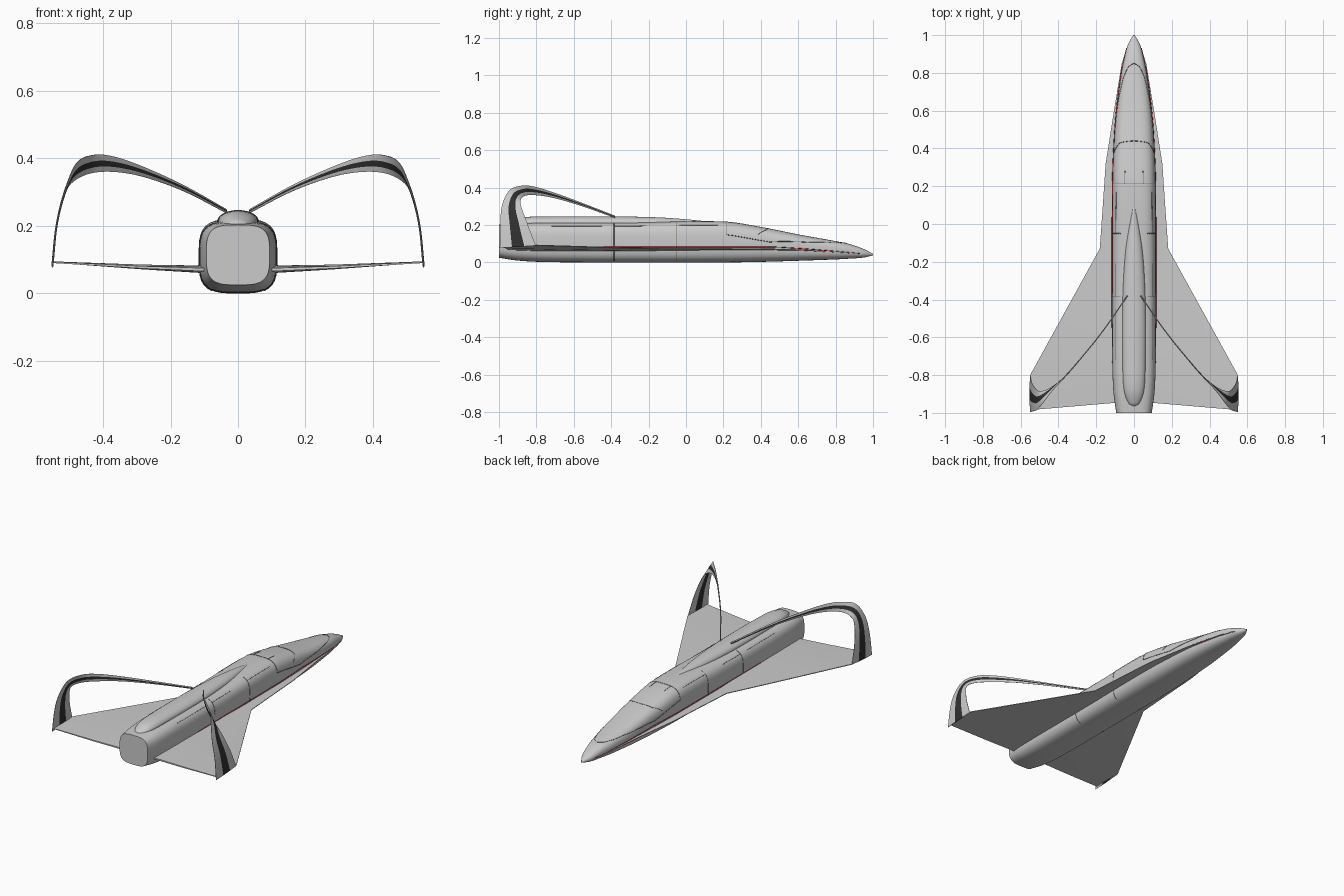
import bpy, bmesh, math
from mathutils import Vector

old = bpy.data.objects.get("Cube")
if old:
    bpy.data.objects.remove(old)


def material(name, rgb):
    m = bpy.data.materials.new(name)
    m.use_nodes = True
    m.diffuse_color = (*rgb, 1)
    m.node_tree.nodes["Principled BSDF"].inputs["Base Color"].default_value = (*rgb, 1)
    return m


HULL = material("light_grey", (0.6, 0.6, 0.6))
DARK = material("charcoal", (0.03, 0.03, 0.03))
LINE = material("panel_grey", (0.2, 0.2, 0.2))
RED = material("red", (0.6, 0.01, 0.01))


def finish(name, bm, mats, angle=35):
    bmesh.ops.recalc_face_normals(bm, faces=bm.faces)
    me = bpy.data.meshes.new(name)
    bm.to_mesh(me)
    bm.free()
    for m in mats:
        me.materials.append(m)
    me.shade_smooth()
    me.set_sharp_from_angle(angle=math.radians(angle))
    ob = bpy.data.objects.new(name, me)
    bpy.context.collection.objects.link(ob)
    return ob


def loft(name, rings, mats, rule=None, angle=35):
    """Skin closed rings of points; rule gives the material index per ring segment."""
    bm = bmesh.new()
    rows = [[bm.verts.new(p) for p in r] for r in rings]
    n = len(rows[0])
    for a, b in zip(rows, rows[1:]):
        for i in range(n):
            j = (i + 1) % n
            f = bm.faces.new((a[i], a[j], b[j], b[i]))
            f.material_index = rule(i) if rule else 0
    bm.faces.new(rows[0])
    bm.faces.new(rows[-1])
    return finish(name, bm, mats, angle)


def hermite(a, b, c, d, t, wa=1, wc=1, wd=1):
    """Cubic between b and c, with spacings wa, wc and wd."""
    m0 = (c - a) / (wa + wc) * wc
    m1 = (d - b) / (wc + wd) * wc
    return (b * (2*t**3 - 3*t*t + 1) + m0 * (t**3 - 2*t*t + t)
            + c * (3*t*t - 2*t**3) + m1 * (t**3 - t*t))


def station(table, y):
    k = max(i for i in range(len(table) - 1) if table[i][0] <= y + 1e-9)
    p = [Vector(table[min(max(i, 0), len(table) - 1)]) for i in range(k - 1, k + 3)]
    s = [max(p[i + 1][0] - p[i][0], 1e-6) for i in range(3)]
    t = (y - p[1][0]) / s[1]
    return hermite(*p, t, *s)


def skin(table, y, deg, grow=0.0):
    """Point on a body: deg 0 is the top centre line, 90 the left side."""
    _, w, lo, hi, n = station(table, y)
    s, c = math.sin(math.radians(deg)), math.cos(math.radians(deg))
    x = math.copysign(abs(s) ** (2 / n), s)
    z = math.copysign(abs(c) ** (2 / n), c)
    return Vector(((w + grow) * x, y, (lo + hi) / 2 + ((hi - lo) / 2 + grow) * z))


def body(name, table, steps=70):
    y0, y1 = table[0][0], table[-1][0]
    rings = []
    for i in range(steps + 1):
        y = y0 + (y1 - y0) * (1 - math.cos(math.pi * i / steps)) / 2
        rings.append([skin(table, y, d * 7.5) for d in range(48)])
    return loft(name, rings, [HULL])


# Fuselage: y, half width, bottom, top, squareness
FUSE = [(-1, .094, .025, .203, 3.5), (-.9, .108, .01, .21, 3.5),
        (-.75, .115, .002, .214, 3.5), (-.3, .115, 0, .214, 3.5),
        (.2, .114, 0, .219, 3.4), (.4, .107, .003, .19, 3.2),
        (.6, .093, .009, .15, 3), (.8, .067, .016, .114, 2.7),
        (.87, .053, .02, .1, 2.5), (.95, .032, .026, .072, 2.2),
        (1, .004, .038, .046, 2)]
body("fuselage", FUSE)

# Dorsal fairing along the spine
SPINE = [(-.97, .006, .18, .2, 2), (-.95, .03, .18, .218, 2), (-.88, .053, .18, .24, 2),
         (-.75, .06, .18, .246, 2), (-.4, .06, .18, .246, 2), (-.15, .046, .18, .241, 2),
         (.03, .022, .18, .228, 2), (.13, .003, .18, .217, 2)]
body("spine_fairing", SPINE)

# Wing and strake: root y, edge y, edge x, root height, root half thickness
WING = [(.94, .94, .036, .045, .002), (.85, .85, .065, .053, .003),
        (.6, .6, .106, .067, .006), (.32, .32, .15, .07, .008),
        (.1, .1, .165, .07, .01), (-.13, -.13, .181, .069, .011),
        (-.35, -.35, .302, .068, .011), (-.58, -.58, .429, .068, .011),
        (-.8, -.8, .55, .068, .01), (-.94, -.985, .55, .067, .003)]


def wing_ring(side, ri, ro, xo, zc, t):
    ring = []
    for f, sign in [(0, 1), (.5, 1), (1, 1), (1, -1), (.5, -1), (0, -1)]:
        x = .02 + (xo - .02) * f
        z = zc + .055 * max(x - .1, 0) + sign * (t * (1 - f) + .002)
        ring.append((side * x, ri + (ro - ri) * f, z))
    return ring


# Tip fins arching over to the spine: paired points on the outer and inner edges
OUTER = [(.035, -.38, .25), (.16, -.56, .32), (.28, -.71, .375), (.37, -.815, .406),
         (.43, -.88, .41), (.48, -.945, .385), (.515, -.985, .3), (.538, -.992, .2),
         (.55, -.996, .077)]
INNER = [(.035, -.38, .238), (.16, -.56, .302), (.28, -.71, .345), (.37, -.81, .36),
         (.44, -.865, .355), (.49, -.885, .33), (.515, -.878, .29), (.538, -.845, .2),
         (.55, -.803, .09)]


def smooth_path(points, steps=6):
    v = [Vector(p) for p in points]
    v = [2 * v[0] - v[1]] + v + [2 * v[-1] - v[-2]]
    path = [hermite(*v[i:i + 4], k / steps) for i in range(len(v) - 3) for k in range(steps)]
    return path + [v[-2]]


def fin(name, side):
    a, b = smooth_path(OUTER), smooth_path(INNER)
    rings = []
    for i, (p, q) in enumerate(zip(a, b)):
        j, k = max(i - 1, 0), min(i + 1, len(a) - 1)
        along = a[k] + b[k] - a[j] - b[j]
        normal = along.cross(q - p).normalized()
        edge = [(0, .0008), (.34, .003), (.68, .003), (1, .0008)]
        ring = [p.lerp(q, f) + normal * t for f, t in edge]
        ring += [p.lerp(q, f) - normal * t for f, t in reversed(edge)]
        rings.append([(side * r.x, r.y, r.z) for r in ring])
    # the middle band of each face is dark
    loft(name, rings, [HULL, DARK], lambda i: 1 if i in (1, 5) else 0)


def line(name, points, mat, radius=.0018):
    """Thin round bead through the points."""
    cu = bpy.data.curves.new(name, "CURVE")
    cu.dimensions = "3D"
    cu.bevel_depth = radius
    cu.bevel_resolution = 0
    sp = cu.splines.new("POLY")
    sp.points.add(len(points) - 1)
    for s, p in zip(sp.points, points):
        s.co = (*p, 1)
    cu.materials.append(mat)
    ob = bpy.data.objects.new(name, cu)
    bpy.context.collection.objects.link(ob)


def seam(name, knots, side, steps=12):
    """Panel line through (y, angle) knots on the fuselage."""
    pts = []
    for (y0, d0), (y1, d1) in zip(knots, knots[1:]):
        for k in range(steps + 1):
            t = k / steps
            pts.append(skin(FUSE, y0 + (y1 - y0) * t, side * (d0 + (d1 - d0) * t)))
    line(name, pts, LINE)


SEAMS = {"canopy_border": [(.215, 0), (.215, 80), (.45, 86), (.65, 69), (.77, 48), (.83, 25), (.85, 0)],
         "windshield_frame": [(.44, 0), (.43, 35), (.38, 72)],
         "canopy_latch": [(.215, 14), (.28, 14)],
         "front_hull_joint": [(-.05, 25), (-.05, 150)],
         "rear_hull_joint": [(-.385, 25), (-.385, 150)],
         "front_door_edge": [(-.05, 46), (.17, 46)],
         "middle_door_edge": [(-.385, 46), (-.21, 46)],
         "rear_door_edge": [(-.72, 46), (-.45, 46)]}

for label, side in (("left", 1), ("right", -1)):
    loft(label + "_wing", [wing_ring(side, *w) for w in WING], [HULL], angle=25)
    fin(label + "_arched_fin", side)
    for name, knots in SEAMS.items():
        seam(label + "_" + name, knots, side)
    # red pinstripe where the strake meets the hull
    stripe = []
    for i in range(61):
        y = -.55 + 1.48 * i / 60
        z = .083 if y < .45 else .083 - .036 * ((y - .45) / .48) ** 1.3
        _, w, lo, hi, n = station(FUSE, y)
        h = abs(z - (lo + hi) / 2) / ((hi - lo) / 2)
        stripe.append((side * (w * (1 - h ** n) ** (1 / n) + .001), y, z))
    line(label + "_pinstripe", stripe, RED, .002)
